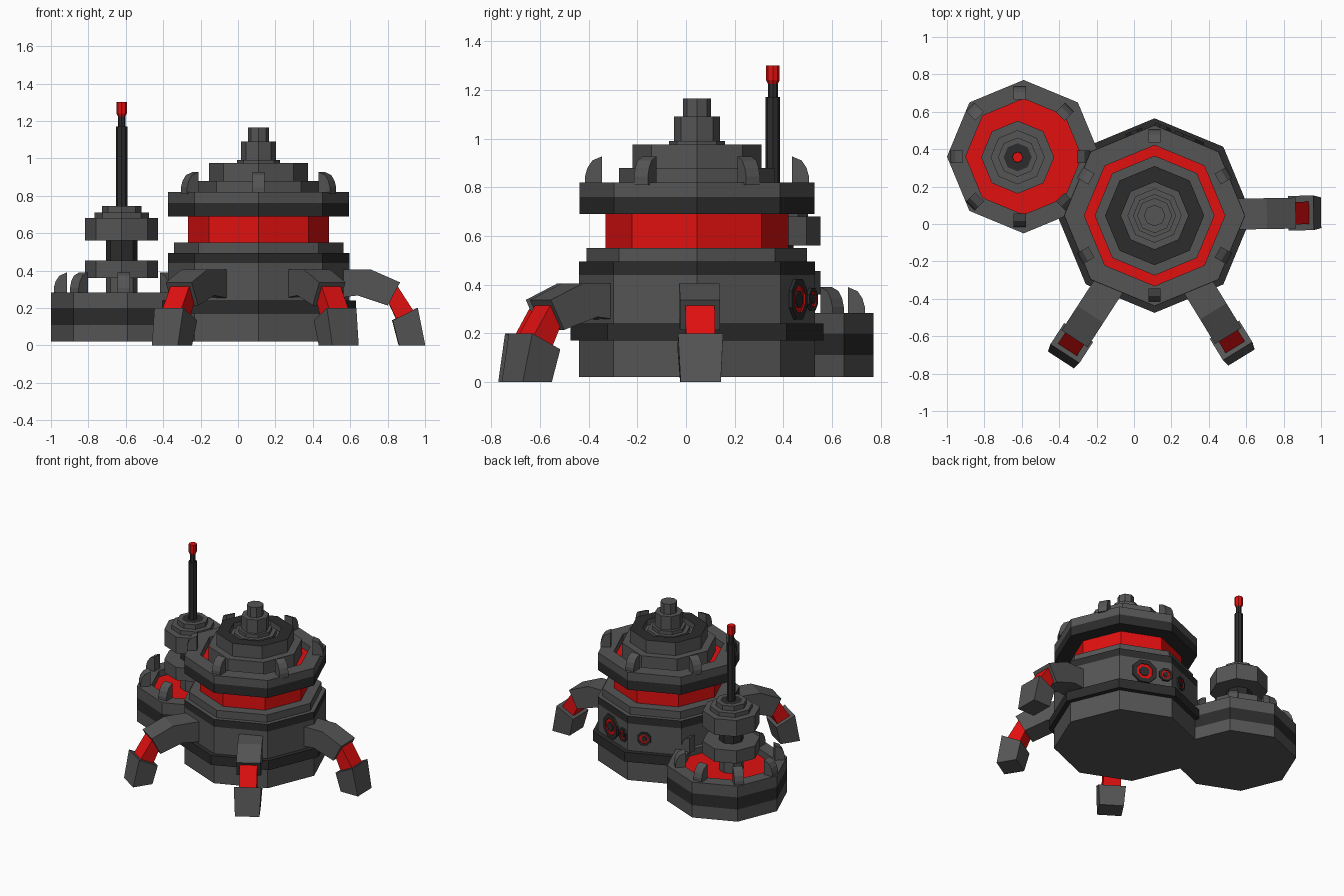
import bpy, bmesh
from math import sin, cos, pi, radians
from mathutils import Matrix, Vector

if "Cube" in bpy.data.objects:
    bpy.data.objects.remove(bpy.data.objects["Cube"])


def material(name, rgb):
    m = bpy.data.materials.new(name)
    m.diffuse_color = (*rgb, 1)
    m.use_nodes = True
    m.node_tree.nodes["Principled BSDF"].inputs["Base Color"].default_value = m.diffuse_color
    return m


MATS = {"g": material("grey", (0.09, 0.09, 0.09)),
        "d": material("dark", (0.025, 0.025, 0.025)),
        "r": material("red", (0.75, 0.005, 0.005))}
SLOT = {k: i for i, k in enumerate(MATS)}


def finish(name, bm, matrix=Matrix()):
    bmesh.ops.remove_doubles(bm, verts=bm.verts, dist=1e-5)
    bmesh.ops.recalc_face_normals(bm, faces=bm.faces)
    me = bpy.data.meshes.new(name)
    bm.to_mesh(me)
    bm.free()
    for m in MATS.values():
        me.materials.append(m)
    ob = bpy.data.objects.new(name, me)
    ob.matrix_world = matrix
    bpy.context.collection.objects.link(ob)


def lathe(name, centre, profile, n=8, matrix=None):
    """Turn (radius, z, colour of the next band) points into an n-sided solid."""
    bm = bmesh.new()
    rings = []
    for r, z, _ in profile:
        if r == 0:
            rings.append([bm.verts.new((0, 0, z))] * n)
        else:
            rings.append([bm.verts.new((r * cos(2 * pi * i / n), r * sin(2 * pi * i / n), z))
                          for i in range(n)])
    for (a, b), p in zip(zip(rings, rings[1:]), profile):
        for i in range(n):
            j = (i + 1) % n
            f = bm.faces.new(list(dict.fromkeys((a[i], a[j], b[j], b[i]))))
            f.material_index = SLOT[p[2]]
    finish(name, bm, matrix or Matrix.Translation((*centre, 0)))


def extrude(name, profile, widths, colour, matrix):
    """Side profile of (r, z) points given a thickness along local y at each point."""
    bm = bmesh.new()
    sides = [[bm.verts.new((r, s * w / 2, z)) for (r, z), w in zip(profile, widths)]
             for s in (-1, 1)]
    n = len(profile)
    for s in sides:
        bm.faces.new(s)
    for i in range(n):
        j = (i + 1) % n
        bm.faces.new((sides[0][i], sides[0][j], sides[1][j], sides[1][i]))
    for f in bm.faces:
        f.material_index = SLOT[colour]
    finish(name, bm, matrix)


def spoke(centre, degrees, z=0):
    return Matrix.Translation((*centre, z)) @ Matrix.Rotation(radians(degrees), 4, "Z")


MAIN, BASE, TOWER = (0.11, 0.045), (-0.59, 0.36), (-0.622, 0.357)

# main hull with dark belts, red window band and recessed red tray in the rim
lathe("main_hull", MAIN, [
    (0, .02, "g"), (.485, .02, "g"), (.485, .17, "d"), (.52, .17, "d"), (.52, .24, "d"),
    (.485, .24, "g"), (.485, .44, "d"), (.485, .495, "g"), (.453, .495, "g"), (.453, .55, "g"),
    (.376, .55, "r"), (.376, .69, "d"), (.483, .69, "d"), (.483, .76, "g"), (.483, .82, "g"),
    (.376, .82, "g"), (.376, .77, "r"), (0, .77, "r")])

# stepped dome with a sunken top
lathe("dome", MAIN, [
    (0, .76, "g"), (.32, .76, "g"), (.32, .88, "g"), (.265, .88, "g"), (.265, .975, "d"),
    (.18, .975, "g"), (.18, .935, "g"), (0, .935, "g")])
lathe("dome_spire", MAIN, [
    (0, .93, "g"), (.145, .93, "g"), (.145, .965, "g"), (.115, .965, "g"), (.115, .99, "g"),
    (.094, .99, "g"), (.094, 1.09, "g"), (.057, 1.09, "g"), (.057, 1.165, "g"), (0, 1.165, "g")])

# side pod with recessed red tray
lathe("side_pod", BASE, [
    (0, .02, "g"), (.41, .02, "g"), (.41, .11, "d"), (.41, .20, "g"), (.41, .283, "g"),
    (.31, .283, "g"), (.31, .235, "r"), (0, .235, "r")])

# tower on the pod
lathe("tower", TOWER, [
    (0, .23, "g"), (.085, .23, "g"), (.085, .36, "g"), (.195, .36, "g"), (.195, .455, "g"),
    (.085, .455, "d"), (.085, .56, "g"), (.195, .56, "g"), (.195, .68, "g"), (.145, .68, "g"),
    (.145, .71, "g"), (.105, .71, "g"), (.105, .745, "g"), (.075, .745, "d"), (0, .745, "d")])

# antenna with red tip
lathe("antenna", TOWER, [
    (0, .74, "d"), (.03, .74, "d"), (.03, 1.17, "d"), (.02, 1.17, "d"), (.02, 1.225, "r"),
    (.028, 1.24, "r"), (.028, 1.30, "r"), (0, 1.30, "r")])

# curved prongs around both rims
PRONG = [(-.035, -.01), (.035, -.01), (.035, .025), (.025, .06), (.005, .09), (-.035, .107)]
for centre, count, start, radius, z in ((MAIN, 6, 30, .425, .82), ((-.61, .36), 8, 0, .34, .283)):
    for i in range(count):
        m = spoke(centre, start + 360 * i / count, z) @ Matrix.Translation((radius, 0, 0))
        extrude("rim_prong", PRONG, [.066] * 6, "g", m)

# three legs: arm, red link, foot
ARM = [(.38, .405), (.60, .405), (.755, .337), (.69, .214), (.53, .267), (.38, .25)]
LINK = [(.68, .26), (.74, .32), (.84, .165), (.75, .11)]
FOOT = [(.715, .134), (.85, .20), (.89, 0), (.75, 0)]
for angle, shift in ((1, 0), (-58.5, 0), (-123, .03)):
    m = spoke(MAIN, angle) @ Matrix.Translation((shift, 0, 0))
    extrude("leg_arm", ARM, [.165] * 6, "g", m)
    extrude("leg_link", LINK, [.12] * 4, "r", m)
    extrude("leg_foot", FOOT, [.185, .185, .165, .165], "g", m)

# round ports on the two rear faces: face angle, offset along the face, radius
for angle, side, r in ((67.5, .01, .09), (67.5, -.137, .05), (112.5, -.07, .05)):
    side = {.01: -.012, -.137: .139, -.07: -.069}[side]
    m = (spoke(MAIN, angle, .34) @ Matrix.Translation((.44, side, 0))
         @ Matrix.Rotation(pi / 2, 4, "Y") @ Matrix.Rotation(pi / 8, 4, "Z"))
    lathe("rear_port", MAIN, [
        (0, 0, "d"), (r, 0, "d"), (r, .022, "d"), (r * .66, .022, "r"), (r * .66, .016, "r"),
        (r * .4, .016, "d"), (r * .4, .022, "d"), (0, .022, "d")], matrix=m)
